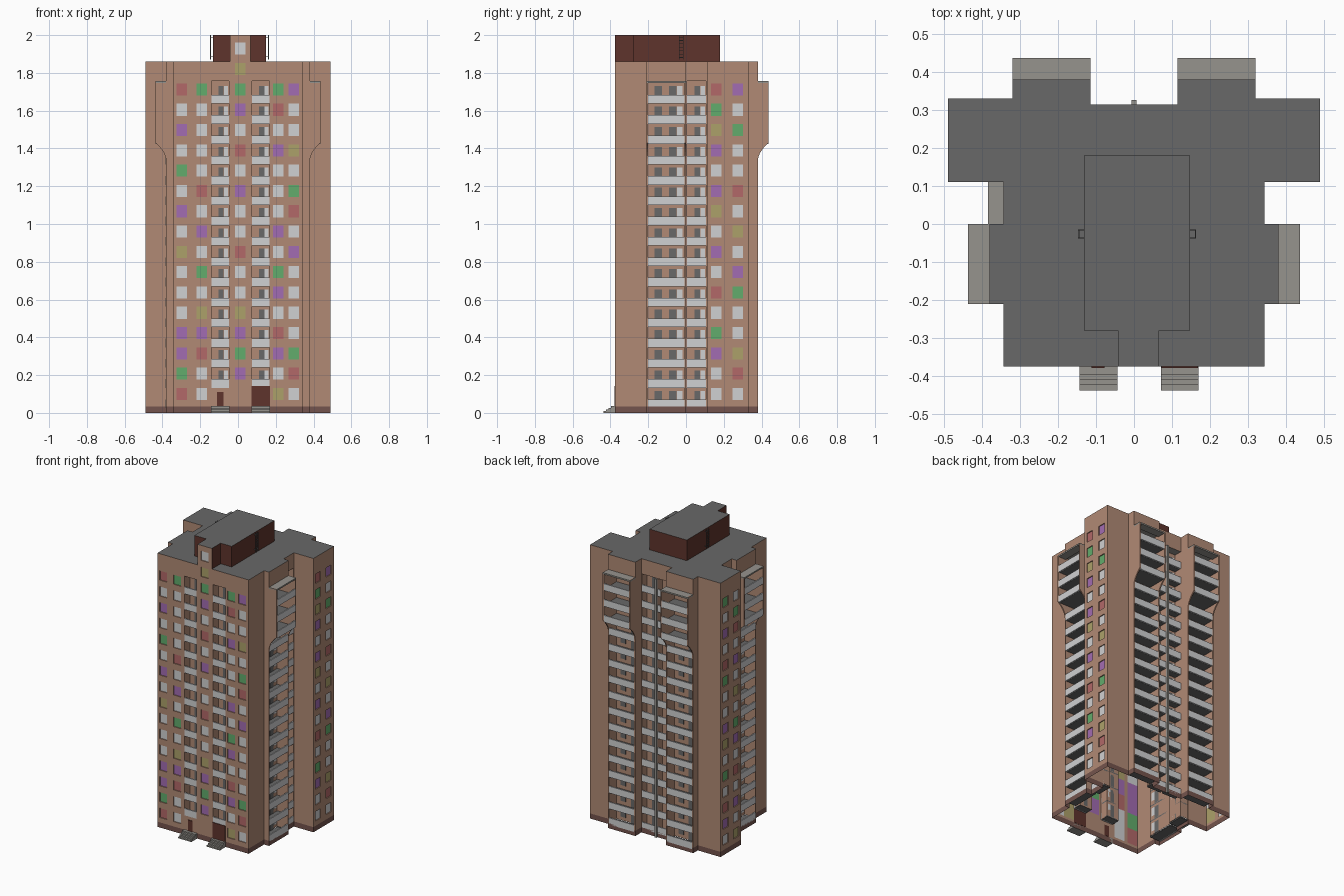
import bpy, bmesh
from mathutils import Vector

if "Cube" in bpy.data.objects:
    bpy.data.objects.remove(bpy.data.objects["Cube"])


def lin(c):
    c /= 255
    return c / 12.92 if c <= 0.04045 else ((c + 0.055) / 1.055) ** 2.4


COLOURS = {"brick": (177, 138, 117), "white": (208, 209, 210), "maroon": (94, 52, 44),
           "plinth": (116, 84, 77), "roof_grey": (104, 104, 104), "concrete": (150, 147, 141),
           "purple": (162, 108, 178), "green": (98, 172, 108), "ochre": (172, 161, 106),
           "rose": (178, 104, 104)}
MATS, ID = [], {}
for i, (name, rgb) in enumerate(COLOURS.items()):
    m = bpy.data.materials.new(name)
    m.diffuse_color = (*[lin(c) for c in rgb], 1)
    m.use_nodes = True
    m.node_tree.nodes["Principled BSDF"].inputs["Base Color"].default_value = m.diffuse_color
    MATS.append(m)
    ID[name] = i
LETTER = {"W": "white", "P": "purple", "G": "green", "Y": "ochre", "R": "rose"}

PITCH, TOP, PLINTH, LOGGIA_TOP = 0.1075, 1.86, 0.035, 1.757


class Part:
    """Mesh part collecting coloured faces; finish() makes the object."""
    def __init__(self, name):
        self.name, self.bm = name, bmesh.new()

    def face(self, pts, mat):
        f = self.bm.faces.new([self.bm.verts.new(p) for p in pts])
        f.material_index = ID[mat]
        return f

    def prism(self, base, shift, mat):
        """Closed solid: polygon moved along a vector."""
        f = self.face(base, mat)
        r = bmesh.ops.extrude_face_region(self.bm, geom=[f], use_keep_orig=True)
        vs = [g for g in r["geom"] if isinstance(g, bmesh.types.BMVert)]
        bmesh.ops.translate(self.bm, vec=shift, verts=vs)
        fs = {x for v in vs for x in v.link_faces} | {f}
        for x in fs:
            x.material_index = ID[mat]
        bmesh.ops.recalc_face_normals(self.bm, faces=list(fs))

    def box(self, fr, u, o, z, mat):
        base = [fr(u[0], o[0], z[0]), fr(u[1], o[0], z[0]), fr(u[1], o[1], z[0]), fr(u[0], o[1], z[0])]
        self.prism(base, Vector((0, 0, z[1] - z[0])), mat)

    def finish(self):
        me = bpy.data.meshes.new(self.name)
        self.bm.to_mesh(me)
        for m in MATS:
            me.materials.append(m)
        bpy.context.collection.objects.link(bpy.data.objects.new(self.name, me))


def frame(a, b):
    """Local wall frame: u along the wall, o outward, z up."""
    a, b = Vector((*a, 0)), Vector((*b, 0))
    d = (b - a).normalized()
    n = Vector((d.y, -d.x, 0))
    return (lambda u, o, z: a + d * u + n * o + Vector((0, 0, z))), (b - a).length


walls, windows, balconies = Part("walls"), Part("windows"), Part("balconies")
parapets, fins = Part("balcony_parapets"), Part("balcony_side_walls")


def wall(a, b, holes=(), z0=0.0, z1=TOP, mat="brick"):
    fr, L = frame(a, b)
    us = sorted({0, round(L, 4)} | {round(h[i], 4) for h in holes for i in (0, 1)})
    zs = sorted({z0, z1} | ({PLINTH} if z0 == 0 else set()) | {round(h[i], 4) for h in holes for i in (2, 3)})
    for u0, u1 in zip(us, us[1:]):
        for c0, c1 in zip(zs, zs[1:]):
            u, z = (u0 + u1) / 2, (c0 + c1) / 2
            if any(h[0] < u < h[1] and h[2] < z < h[3] for h in holes):
                continue
            walls.face([fr(u0, 0, c0), fr(u1, 0, c0), fr(u1, 0, c1), fr(u0, 0, c1)],
                       "plinth" if z < PLINTH else mat)


def window(fr, u, z, mat):
    """Recessed pane with brick reveals; returns the hole."""
    w, h, d = 0.028, 0.032, -0.006
    ring = [(u - w, z - h), (u + w, z - h), (u + w, z + h), (u - w, z + h)]
    for (p, q), (r, s) in zip(ring, ring[1:] + ring[:1]):
        windows.face([fr(p, 0, q), fr(r, 0, s), fr(r, d, s), fr(p, d, q)], "brick")
    W, H = 0.04, PITCH / 2
    windows.face([fr(u - W, d, z - H), fr(u + W, d, z - H), fr(u + W, d, z + H), fr(u - W, d, z + H)], mat)
    return (u - w, u + w, z - h, z + h)


def column(fr, u, letters):
    """Window column listed from the top floor down."""
    return [window(fr, u, 0.10 + PITCH * (15 - i), LETTER[c]) for i, c in enumerate(letters) if c in LETTER]


def loggia(fr, u0, u1, depth, first=0, base=0.0, flare=0.0):
    """Stack of recessed balconies; returns the hole in the wall."""
    zb = max(PLINTH, 0.025 + PITCH * first)
    d, w = -depth, u1 - u0
    for p in ([(u0, d, zb), (u1, d, zb), (u1, d, LOGGIA_TOP), (u0, d, LOGGIA_TOP)],
              [(u0, 0, zb), (u0, d, zb), (u0, d, LOGGIA_TOP), (u0, 0, LOGGIA_TOP)],
              [(u1, d, zb), (u1, 0, zb), (u1, 0, LOGGIA_TOP), (u1, d, LOGGIA_TOP)]):
        walls.face([fr(*q) for q in p], "brick")
    balconies.face([fr(u0, d, LOGGIA_TOP), fr(u1, d, LOGGIA_TOP), fr(u1, 0, LOGGIA_TOP), fr(u0, 0, LOGGIA_TOP)], "concrete")
    if base + flare > 0:
        balconies.box(fr, (u0 - 0.008, u1 + 0.008), (0, base + flare), (LOGGIA_TOP - 0.01, LOGGIA_TOP), "concrete")
    for k in range(first, 16):
        z = 0.025 + PITCH * k
        o = base + (flare if k >= 13 else 0)
        balconies.box(fr, (u0, u1), (d, o - 0.009), (z, z + 0.008), "roof_grey")
        parapets.box(fr, (u0, u1), (o - 0.008, o), (z, z + 0.046), "white")
        # balcony doors and windows
        deco = ([(.18, .38, .035, "roof_grey"), (.58, .78, .01, "roof_grey"), (.8, .94, .035, "white")] if w > .15
                else [(.4, .7, .01, "roof_grey"), (.72, .94, .035, "white")])
        for s, e, low, mat in deco:
            balconies.box(fr, (u0 + w * s, u0 + w * e), (d, d + 0.004), (z + low, z + 0.092), mat)
    if flare:
        # side fins curving out to carry the upper balconies
        prof = [(flare * (i / 6) ** 2, 1.33 + 0.1 * i / 6) for i in range(7)] + [(flare, LOGGIA_TOP), (0, LOGGIA_TOP)]
        for s in (u0 - 0.008, u1):
            fins.prism([fr(s, o, z) for o, z in prof], fr(0.008, 0, 0) - fr(0, 0, 0), "brick")
    return (u0, u1, zb, LOGGIA_TOP)


# Footprint, counter-clockwise from the front left corner
OUT = [(-.343, -.375), (.343, -.375), (.343, -.21), (.38, -.21), (.38, 0), (.343, 0), (.343, .11), (.49, .11),
       (.49, .33), (.32, .33), (.32, .38), (.115, .38), (.115, .315), (-.115, .315), (-.115, .38), (-.32, .38),
       (-.32, .33), (-.49, .33), (-.49, .11), (-.343, .11), (-.343, 0), (-.38, 0), (-.38, -.21), (-.343, -.21)]
for i, a in enumerate(OUT):
    b = OUT[(i + 1) % len(OUT)]
    fr, L = frame(a, b)
    holes = []
    if i == 0:      # front
        for x, s in ((-.298, "RWPWGWPWYWWWPPGR"), (-.193, "GWWWWRWPWGWYPRWW"), (.012, "GPWRWPWWRWWYPGPx"),
                     (.212, "GRWPWWWPWGPWRPWY"), (.295, "PWWYWGRWPWWWWGRW")):
            holes += column(fr, x + .343, s)
        holes.append(window(fr, .355, .10 + PITCH * 16, "ochre"))
        holes += [loggia(fr, x + .343, x + .436, .06, first=1) for x in (-.141, .074)]
    elif i in (3, 10, 14, 21):   # projecting balcony bays
        holes.append(loggia(fr, .008, L - .008, .08, flare=.057))
    elif i == 5:    # right side loggia
        holes.append(loggia(fr, .004, L - .004, .06))
    elif i == 19:   # left side balcony, stands forward
        holes.append(loggia(fr, .004, L - .004, .06, base=.042))
    elif i == 12:   # paired loggias in the back recess
        holes += [loggia(fr, .003, .108, .055), loggia(fr, .122, L - .003, .055)]
        balconies.box(fr, (.108, .122), (0, .012), (0, LOGGIA_TOP), "concrete")
    elif i == 7:    # right wing end
        holes += column(fr, .05, "RGYPWPYWPWRWGPWW") + column(fr, .163, "PWGWWRWYWPGWWYRW")
    elif i == 17:   # left wing end
        holes += column(fr, .057, "GWPWRGWWPYWGWRPW") + column(fr, .17, "WGRWPWYWGPWRWPWY")
    wall(a, b, holes)

# Rooftop plant room with a brick-faced stair tower in front
HOUSE = [(-.042, -.375), (.066, -.375), (.066, -.28), (.148, -.28), (.148, .18), (-.132, .18), (-.132, -.28), (-.042, -.28)]
for i, a in enumerate(HOUSE):
    b = HOUSE[(i + 1) % len(HOUSE)]
    holes = [window(frame(a, b)[0], .054, 1.93, "white")] if i == 0 else []
    wall(a, b, holes, TOP, 2.0, "maroon" if i else "brick")

roof = Part("roofs")
roof.face([(x, y, TOP) for x, y in OUT], "roof_grey")
roof.face([(x, y, 2.0) for x, y in HOUSE], "roof_grey")

# Entrance doors and steps
world = lambda u, o, z: Vector((u, o, z))
doors, steps, ladders = Part("entrance_doors"), Part("entrance_steps"), Part("roof_ladders")
doors.box(world, (-.112, -.078), (-.379, -.374), (.035, .11), "maroon")
doors.box(world, (.072, .169), (-.379, -.374), (.035, .143), "maroon")
for x in (-.143, .071):
    for k in range(4):
        steps.box(world, (x, x + .099), (-.438 + .014 * k, -.375), (.009 * k, .009 * (k + 1)), "concrete")

# Ladders on both sides of the plant room
for x0, x1 in ((-.147, -.132), (.148, .163)):
    out = (x0, x0 + .003) if x0 < 0 else (x1 - .003, x1)
    for y in (-.038, -.017):
        ladders.box(world, out, (y, y + .003), (1.87, 2.0), "roof_grey")
    for k in range(7):
        ladders.box(world, out, (-.038, -.014), (1.88 + .018 * k, 1.883 + .018 * k), "roof_grey")
    for z in (1.885, 1.985):
        for y in (-.038, -.017):
            ladders.box(world, (x0, x1), (y, y + .003), (z, z + .003), "roof_grey")

for part in (walls, windows, balconies, parapets, fins, roof, doors, steps, ladders):
    part.finish()
